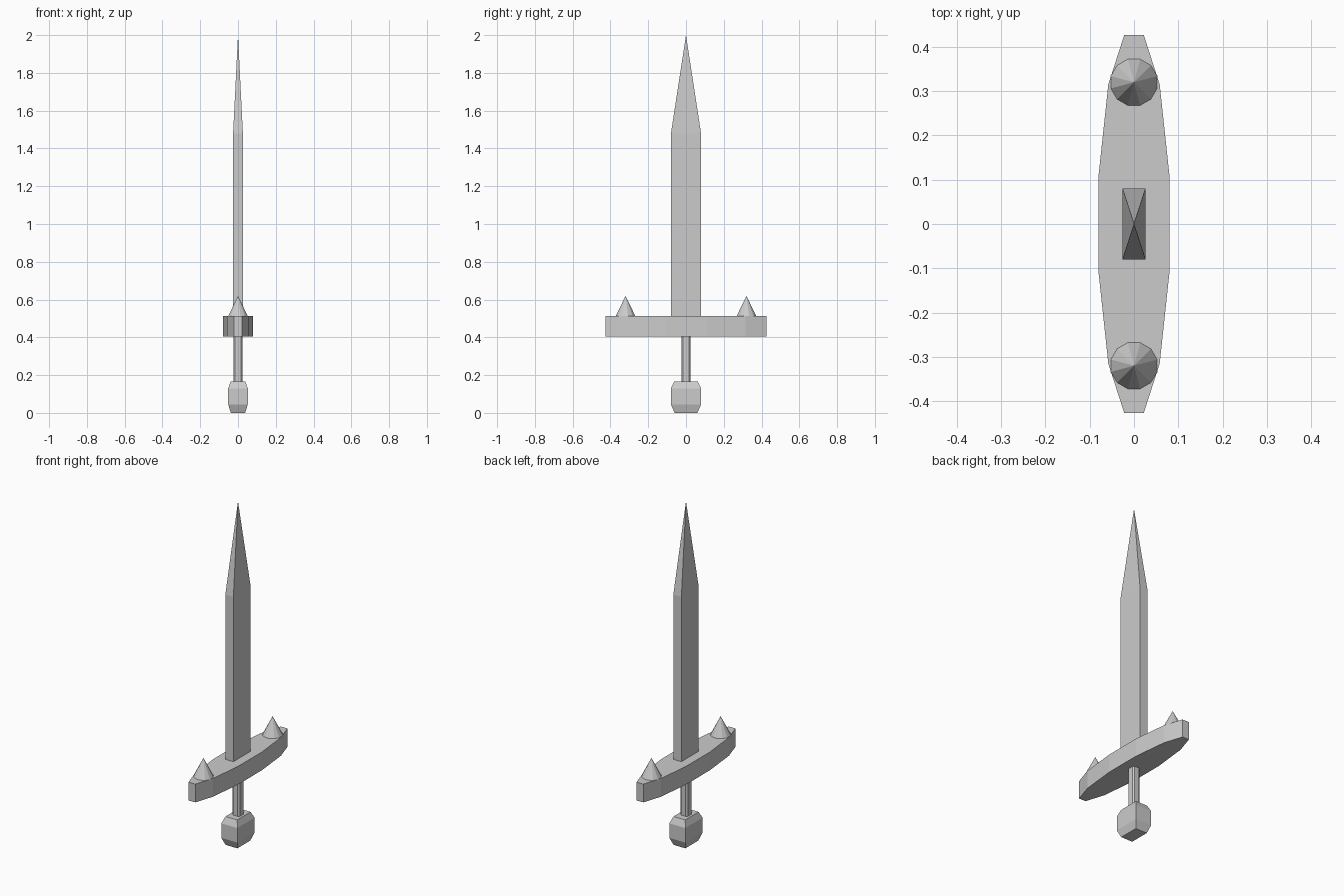
import bpy, bmesh, math

if "Cube" in bpy.data.objects:
    bpy.data.objects.remove(bpy.data.objects["Cube"])


def loft(name, rings):
    """Skin a stack of equal-length vertex rings and cap both ends."""
    bm = bmesh.new()
    loops = [[bm.verts.new(p) for p in ring] for ring in rings]
    n = len(loops[0])
    for a, b in zip(loops, loops[1:]):
        for i in range(n):
            j = (i + 1) % n
            bm.faces.new((a[i], a[j], b[j], b[i]))
    bm.faces.new(loops[0][::-1])
    bm.faces.new(loops[-1])
    bmesh.ops.remove_doubles(bm, verts=bm.verts, dist=1e-5)
    bmesh.ops.recalc_face_normals(bm, faces=bm.faces)
    mesh = bpy.data.meshes.new(name)
    bm.to_mesh(mesh)
    bm.free()
    obj = bpy.data.objects.new(name, mesh)
    bpy.context.collection.objects.link(obj)
    return obj


def rect(x, y, z):
    return [(-x, -y, z), (x, -y, z), (x, y, z), (-x, y, z)]


def octagon(r, c, z):
    return [(x, y, z) for x, y in ((-c, -r), (c, -r), (r, -c), (r, c),
                                   (c, r), (-c, r), (-r, c), (-r, -c))]


# Pommel: block tapering at top and bottom
loft("pommel", [rect(*p) for p in ((0.038, 0.06, 0), (0.052, 0.08, 0.045),
                                   (0.052, 0.08, 0.13), (0.038, 0.062, 0.167))])

# Grip: chamfered square bar
loft("grip", [octagon(0.024, 0.015, 0.16), octagon(0.024, 0.015, 0.41)])

# Crossguard: tapered plan outline, extruded upwards
side = [(0.022, -0.427), (0.058, -0.315), (0.08, -0.11),
        (0.08, 0.11), (0.058, 0.315), (0.022, 0.427)]
outline = side + [(-x, -y) for x, y in side]
loft("crossguard", [[(x, y, z) for x, y in outline] for z in (0.405, 0.512)])

# Blade: flat bar rising to a four-sided point
blade = loft("blade", [rect(0.026, 0.08, 0.505), rect(0.026, 0.08, 1.478)])
bm = bmesh.new()
bm.from_mesh(blade.data)
top = max(bm.faces, key=lambda f: f.calc_center_median().z)
center = bmesh.ops.poke(bm, faces=[top])["verts"][0]
center.co.z = 2.0
bm.to_mesh(blade.data)
bm.free()

# Guard spikes: a cone near each end
for label, s in (("left", -1), ("right", 1)):
    bpy.ops.mesh.primitive_cone_add(vertices=12, radius1=0.055, radius2=0, depth=0.109,
                                    location=(0, s * 0.32, 0.5645),
                                    rotation=(0, 0, math.radians(15)))
    bpy.context.object.name = label + "_guard_spike"
